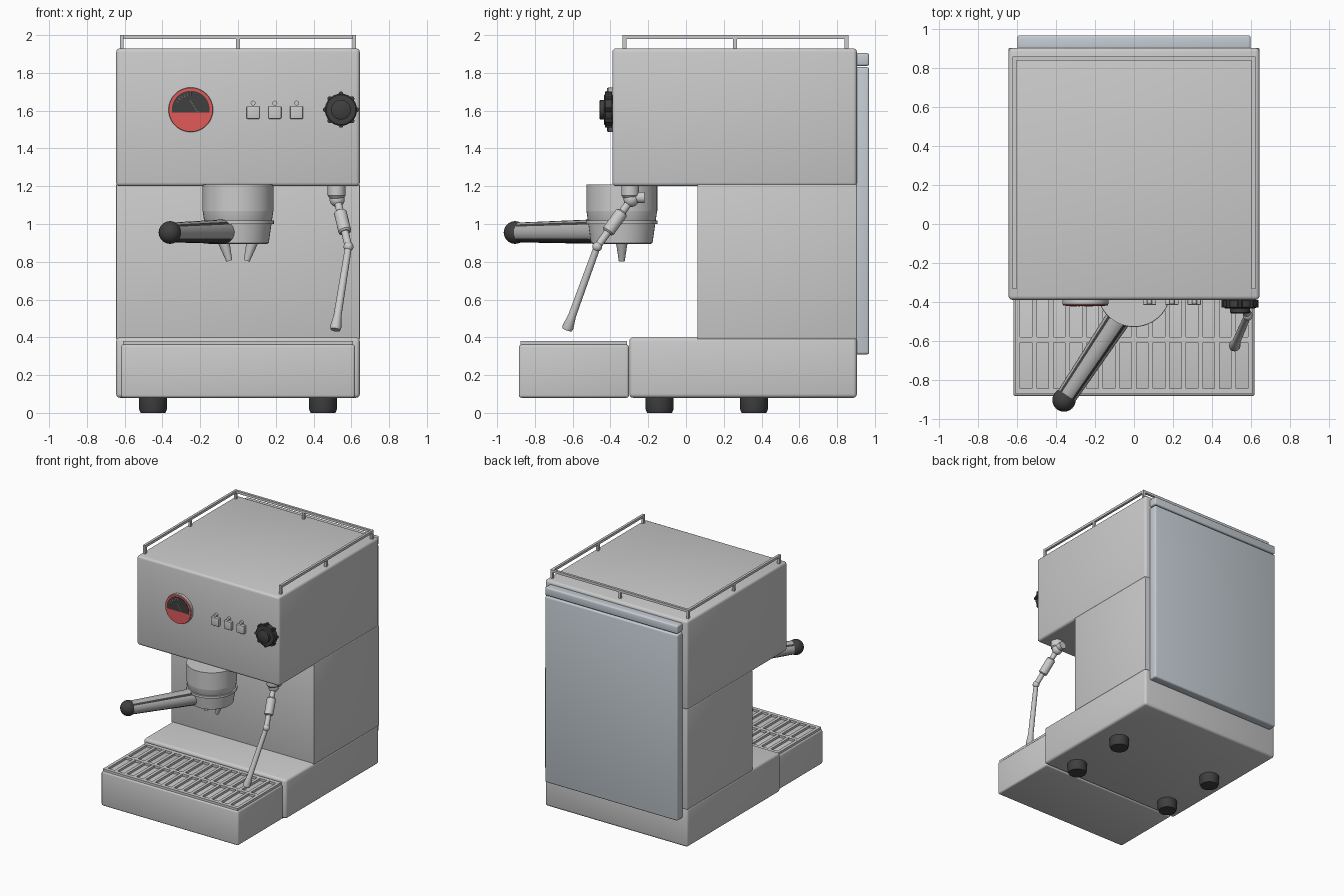
import bpy, bmesh, math
from mathutils import Vector, Matrix

if "Cube" in bpy.data.objects:
    bpy.data.objects.remove(bpy.data.objects["Cube"])


def material(name, rgb):
    m = bpy.data.materials.new(name)
    m.diffuse_color = (*rgb, 1)
    m.use_nodes = True
    m.node_tree.nodes["Principled BSDF"].inputs["Base Color"].default_value = m.diffuse_color
    return m


DARK = material("dark_rubber", (0.05, 0.05, 0.05))
RED = material("red", (0.75, 0.1, 0.1))
PANEL = material("pale_panel", (0.55, 0.6, 0.65))
STEEL = material("steel", (0.42, 0.42, 0.42))


def finish(name, bm, mat=None):
    bmesh.ops.recalc_face_normals(bm, faces=bm.faces[:])
    me = bpy.data.meshes.new(name)
    bm.to_mesh(me)
    bm.free()
    ob = bpy.data.objects.new(name, me)
    bpy.context.collection.objects.link(ob)
    if mat:
        me.materials.append(mat)
    bpy.ops.object.select_all(action='DESELECT')
    ob.select_set(True)
    bpy.context.view_layer.objects.active = ob
    bpy.ops.object.shade_smooth_by_angle(angle=math.radians(35))
    return ob


def add_box(bm, lo, hi):
    lo, hi = Vector(lo), Vector(hi)
    bmesh.ops.create_cube(bm, size=1, matrix=Matrix.Translation((lo + hi) / 2)
                          @ Matrix.Diagonal((*(hi - lo), 1)))


def box(name, lo, hi, bevel=0, mat=None):
    bm = bmesh.new()
    add_box(bm, lo, hi)
    if bevel:
        bmesh.ops.bevel(bm, geom=bm.edges[:], offset=bevel, segments=3,
                        profile=0.5, affect='EDGES')
    return finish(name, bm, mat)


def lathe(name, profile, p0, direction, mat=None, n=32):
    """Spin (radius, distance) points round an axis starting at p0."""
    bm = bmesh.new()
    q = Vector(direction).to_track_quat('Z', 'Y')
    rings = []
    for r, h in profile:
        rings.append([bm.verts.new(Vector(p0) + q @ Vector(
            (r * math.cos(2 * math.pi * i / n), r * math.sin(2 * math.pi * i / n), h)))
            for i in range(n)])
    for a, b in zip(rings, rings[1:]):
        for i in range(n):
            bm.faces.new((a[i], a[(i + 1) % n], b[(i + 1) % n], b[i]))
    bm.faces.new(rings[0])
    bm.faces.new(rings[-1])
    return finish(name, bm, mat)


def rod(name, p0, p1, r0, r1=None, mat=None, n=16):
    d = Vector(p1) - Vector(p0)
    return lathe(name, [(r0, 0), (r1 or r0, d.length)], p0, d, mat, n)


def ball(name, p, r, mat=None):
    bm = bmesh.new()
    bmesh.ops.create_uvsphere(bm, u_segments=24, v_segments=16, radius=r,
                              matrix=Matrix.Translation(p))
    return finish(name, bm, mat)


# Housing
box("upper_housing", (-.645, -.39, 1.2), (.645, .905, 1.93), .02)
box("column", (-.645, .06, .39), (.645, .905, 1.21), .006)
box("base", (-.645, -.3, .08), (.645, .905, .4), .02)
box("back_panel", (-.6, .89, .31), (.6, .97, 1.83), .012, PANEL)
box("back_strip", (-.6, .89, 1.837), (.6, .97, 1.905), .012, PANEL)

# Feet
for sx in (-1, 1):
    for y in (-.14, .36):
        lathe("foot", [(.066, 0), (.074, .02), (.074, .09)], (sx * .45, y, 0), (0, 0, 1), DARK)

# Drip tray with slotted grille
box("drip_tray", (-.62, -.885, .08), (.62, -.302, .362), .014)
bm = bmesh.new()
for y0, y1 in ((-.875, -.845), (-.61, -.58), (-.345, -.312)):
    add_box(bm, (-.61, y0, .355), (.61, y1, .38))
slots = 14
pitch = 1.195 / slots
for i in range(slots + 1):
    x = -.5975 + i * pitch
    add_box(bm, (x - .0125, -.874, .355), (x + .0125, -.313, .3795))
finish("tray_grille", bm)

# Top rail on three sides with posts
R, ZR = .01, 1.99
bm = bmesh.new()
for sx in (-1, 1):
    add_box(bm, (sx * .615 - R, -.335, ZR - R), (sx * .615 + R, .86, ZR + R))
    for y in (-.325, .26, .85):
        add_box(bm, (sx * .615 - R, y - R, 1.92), (sx * .615 + R, y + R, ZR))
add_box(bm, (-.615, .84, ZR - R), (.615, .86, ZR + R))
add_box(bm, (-R, .84, 1.92), (R, .86, ZR))
finish("top_rail", bm)

# Pressure gauge: bezel, red face, dark dial, needle and ticks
GX, GZ = -.25, 1.605
lathe("gauge_body", [(.118, 0), (.118, .026), (.114, .03)], (GX, -.385, GZ), (0, -1, 0), None, 48)
lathe("gauge_face", [(.116, 0), (.116, .003)], (GX, -.415, GZ), (0, -1, 0), RED, 48)
bm = bmesh.new()
a0 = math.asin(-.015 / .1)
arc = [a0 + (math.pi - 2 * a0) * i / 30 for i in range(31)]
f = bm.faces.new([bm.verts.new((GX + .1 * math.cos(a), -.416, GZ + .1 * math.sin(a))) for a in arc])
ext = bmesh.ops.extrude_face_region(bm, geom=[f])
bmesh.ops.translate(bm, vec=(0, -.005, 0), verts=[v for v in ext['geom'] if isinstance(v, bmesh.types.BMVert)])
finish("gauge_dial", bm, DARK)
rod("gauge_needle", (-.212, -.422, 1.592), (-.255, -.422, 1.655), .003, mat=STEEL, n=6)
for i in range(6):
    a = math.radians(90 + i * 12)
    d = Vector((math.cos(a), 0, math.sin(a)))
    c = Vector((GX, -.421, GZ))
    rod("gauge_tick", c + d * .075, c + d * .09, .003, mat=STEEL, n=6)

# Switches with indicator lamps
for x in (.08, .195, .31):
    box("switch", (x - .034, -.416, 1.557), (x + .034, -.38, 1.623), .004)
    rod("indicator_lamp", (x, -.38, 1.64), (x, -.41, 1.64), .013)

# Steam knob with grip ribs
K = Vector((.545, -.385, 1.605))
lathe("steam_knob", [(.06, 0), (.085, .008), (.085, .042), (.078, .048), (.052, .05),
                     (.052, .07), (.046, .074)], K, (0, -1, 0), DARK, 40)
for i in range(8):
    a = i * math.pi / 4
    p = K + Vector((math.cos(a), 0, math.sin(a))) * .083 + Vector((0, -.006, 0))
    rod("knob_rib", p, p + Vector((0, -.038, 0)), .013, mat=DARK, n=10)

# Brew group and filter holder
C = (0, -.34, 0)
lathe("brew_group", [(.188, 1.07), (.188, 1.21)], C, (0, 0, 1), None, 48)
lathe("brew_collar", [(.175, 1.01), (.18, 1.02), (.188, 1.075)], C, (0, 0, 1), None, 48)
lathe("filter_holder", [(.155, .895), (.163, .9), (.177, 1.0), (.19, 1.0), (.19, 1.018),
                        (.17, 1.02)], C, (0, 0, 1), None, 48)
for sx in (-1, 1):
    rod("spout", (sx * .077, -.34, .91), (sx * .046, -.34, .805), .032, .016)

# Handle: dark grip with steel inlays and end ball
root, tip = Vector((-.07, -.47, .96)), Vector((-.36, -.905, .955))
grip = rod("handle_grip", root, tip, .065, .052, DARK, 20)
grip.data.materials.append(STEEL)
for f in grip.data.polygons:
    if f.normal.z > .75 or abs(f.normal.z) < .5:
        f.material_index = 1
ball("handle_knob", tip, .06, DARK)

# Steam wand: socket, joint, sleeve and bent pipe
lathe("wand_socket", [(.03, 0), (.047, .02), (.047, .08)], (.522, -.295, 1.13), (0, 0, 1))
rod("wand_pivot", (.525, -.3, 1.14), (.525, -.22, 1.14), .03)
J, E, T = Vector((.525, -.29, 1.13)), Vector((.585, -.47, .88)), Vector((.515, -.63, .44))
ball("wand_joint", J, .04)
rod("wand_upper_pipe", J, E, .02)
d = E - J
lathe("wand_sleeve", [(.025, 0), (.034, .008), (.034, .13), (.025, .138)], J + d * .26, d)
ball("wand_elbow", E, .026)
L = (T - E).length
lathe("wand_lower_pipe", [(.018, 0), (.021, L - .08), (.03, L - .015), (.026, L)], E, T - E)
